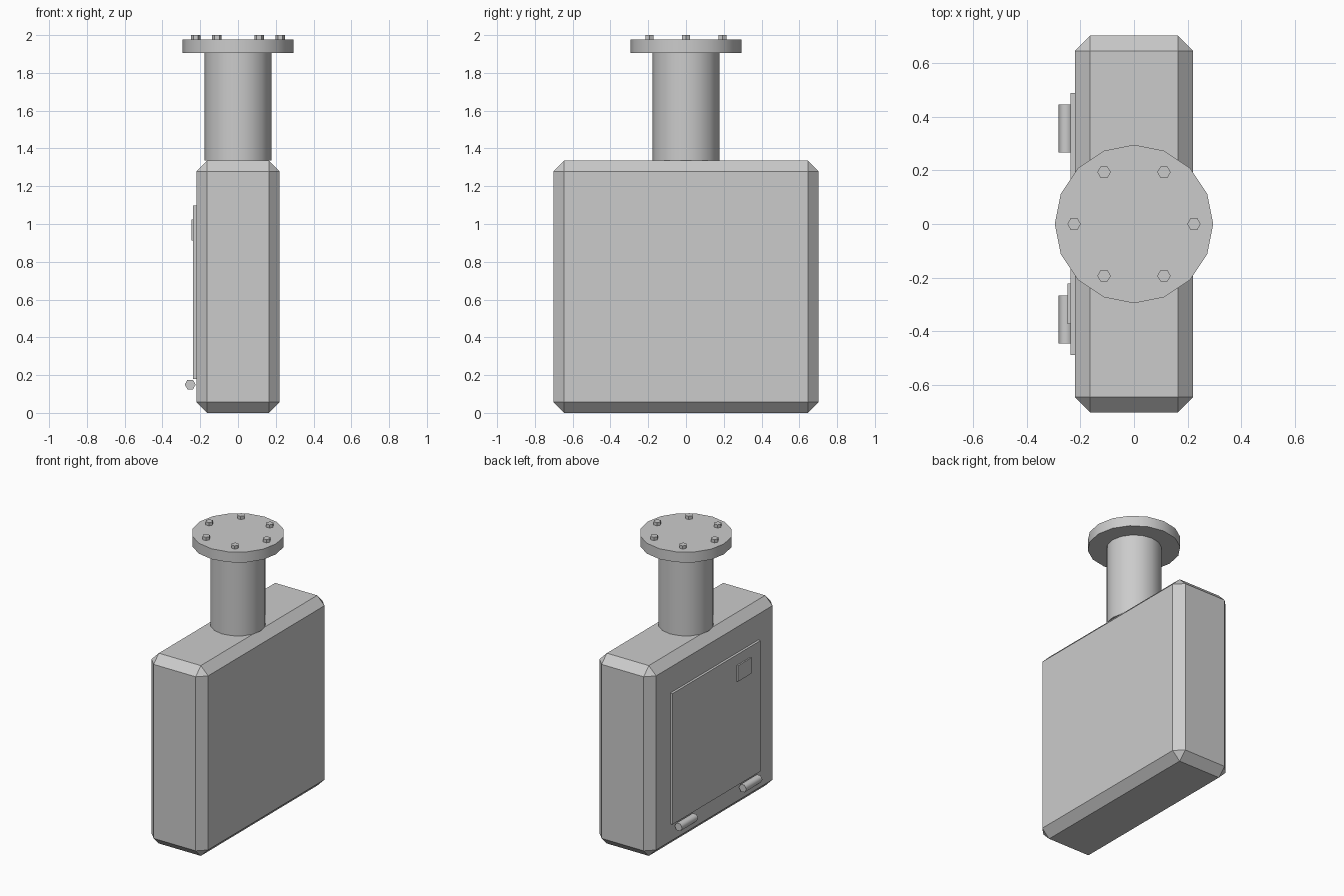
import bpy
import bmesh
from math import cos, sin, tau, pi
from mathutils import Matrix, Vector

default = bpy.data.objects.get("Cube")
if default:
    bpy.data.objects.remove(default, do_unlink=True)

# Single painted-metal colour
grey = bpy.data.materials.new("plain grey")
grey.use_nodes = True
tone = (0.6, 0.6, 0.6, 1)
grey.diffuse_color = tone
grey.node_tree.nodes["Principled BSDF"].inputs["Base Color"].default_value = tone


def finish(name, bm, smooth_sides=False):
    """Turn a bmesh into a named object; optionally round the shading of its walls."""
    bmesh.ops.recalc_face_normals(bm, faces=bm.faces)
    if smooth_sides:
        for face in bm.faces:
            face.smooth = len(face.verts) == 4
        for edge in bm.edges:
            edge.smooth = all(f.smooth for f in edge.link_faces)
    mesh = bpy.data.meshes.new(name)
    bm.to_mesh(mesh)
    bm.free()
    mesh.materials.append(grey)
    obj = bpy.data.objects.new(name, mesh)
    bpy.context.collection.objects.link(obj)
    return obj


def box(name, low, high, chamfer=0):
    low, high = Vector(low), Vector(high)
    bm = bmesh.new()
    bmesh.ops.create_cube(bm, size=1)
    bmesh.ops.scale(bm, vec=high - low, verts=bm.verts)
    bmesh.ops.translate(bm, vec=(low + high) / 2, verts=bm.verts)
    if chamfer:
        bmesh.ops.bevel(bm, geom=bm.edges[:], offset=chamfer, segments=1,
                        affect='EDGES', profile=0.5)
    return finish(name, bm)


def cylinder(name, sides, radius, length, centre, along_y=False, smooth=True):
    bm = bmesh.new()
    # First corner of the polygon lies on the x axis
    ring = [bm.verts.new((radius * cos(tau * i / sides),
                          radius * sin(tau * i / sides), -length / 2))
            for i in range(sides)]
    base = bm.faces.new(ring)
    top = bmesh.ops.extrude_face_region(bm, geom=[base])["geom"]
    bmesh.ops.translate(bm, vec=(0, 0, length),
                        verts=[v for v in top if isinstance(v, bmesh.types.BMVert)])
    if along_y:
        bmesh.ops.rotate(bm, cent=(0, 0, 0), matrix=Matrix.Rotation(pi / 2, 3, 'X'),
                         verts=bm.verts)
    bmesh.ops.translate(bm, vec=centre, verts=bm.verts)
    return finish(name, bm, smooth)


# Chamfered cabinet
box("cabinet_body", (-0.22, -0.702, 0), (0.22, 0.702, 1.335), 0.057)

# Neck pipe and flange
cylinder("neck_pipe", 16, 0.177, 0.58, (0, 0, 1.625))
cylinder("top_flange", 16, 0.295, 0.073, (0, 0, 1.941))

# Ring of hexagonal bolts
for i in range(6):
    angle = tau * i / 6
    cylinder(f"flange_bolt_{i + 1}", 6, 0.025, 0.04,
             (0.223 * cos(angle), 0.223 * sin(angle), 1.98), smooth=False)

# Access door with its latch plate on the right side
box("access_door", (-0.237, -0.488, 0.18), (-0.21, 0.488, 1.098))
box("latch_plate", (-0.247, -0.372, 0.913), (-0.23, -0.222, 1.024))

# Hinge barrels below the door
for side, label in ((-1, "front"), (1, "back")):
    cylinder(f"{label}_hinge", 6, 0.029, 0.179, (-0.253, side * 0.356, 0.15), along_y=True)
